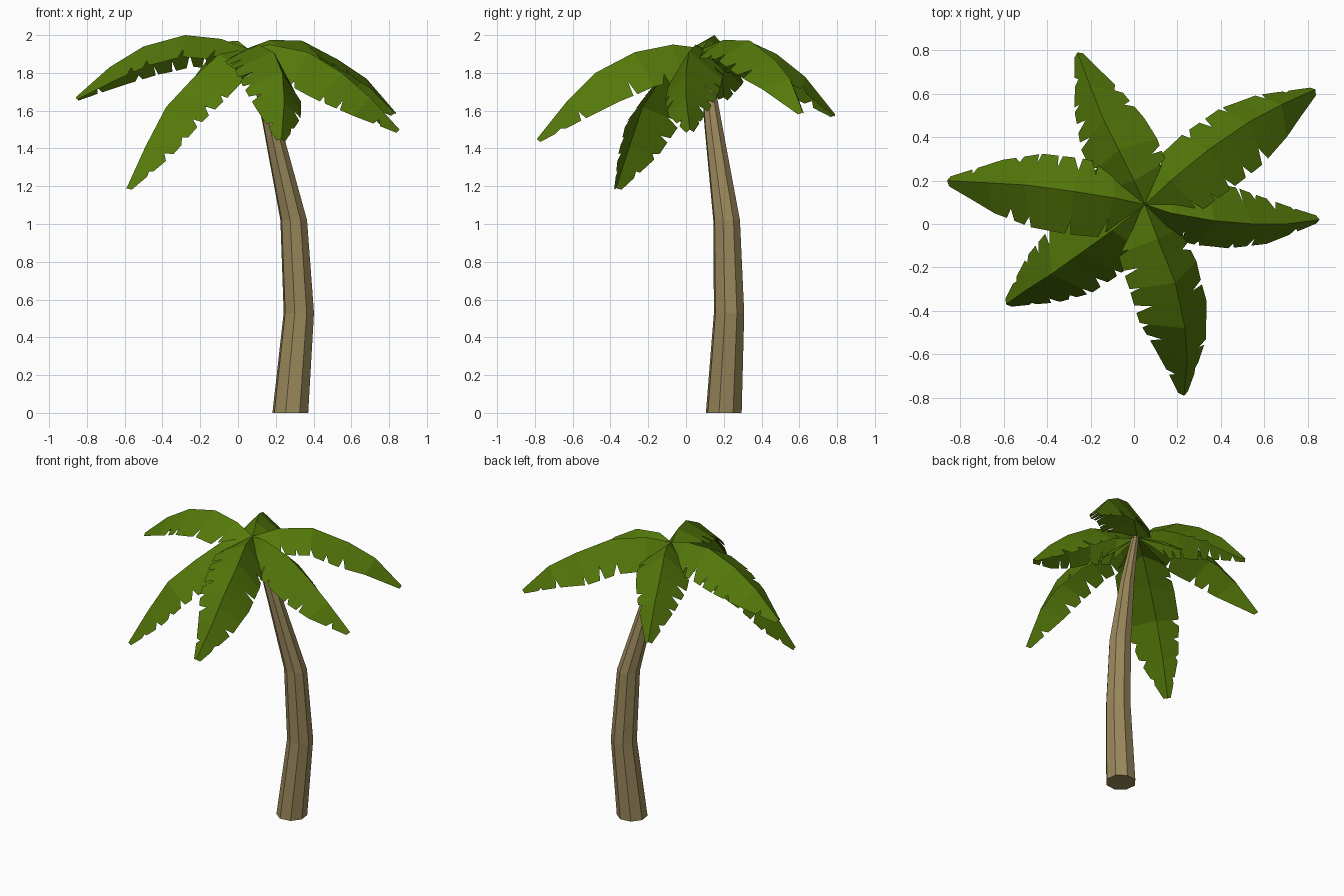
import bpy, bmesh, math, random
from mathutils import Vector

random.seed(11)
cube = bpy.data.objects.get("Cube")
if cube:
    bpy.data.objects.remove(cube, do_unlink=True)


def material(name, colour):
    m = bpy.data.materials.new(name)
    m.use_nodes = True
    m.diffuse_color = colour
    m.node_tree.nodes["Principled BSDF"].inputs["Base Color"].default_value = colour
    return m


def make_object(name, bm, mat):
    mesh = bpy.data.meshes.new(name)
    bm.to_mesh(mesh)
    bm.free()
    mesh.materials.append(mat)
    obj = bpy.data.objects.new(name, mesh)
    bpy.context.collection.objects.link(obj)
    return obj


leaf_green = material("leaf green", (0.09, 0.19, 0.003, 1))
bark_brown = material("bark brown", (0.32, 0.245, 0.105, 1))

# Trunk: eight-sided rings along a bent path, (x, y, z, radius)
trunk_path = [(0.277, 0.20, 0.0, 0.098), (0.322, 0.228, 0.53, 0.083),
              (0.295, 0.215, 1.02, 0.073), (0.18, 0.145, 1.52, 0.049),
              (0.07, 0.095, 1.92, 0.024)]
SIDES = 8
bm = bmesh.new()
rings = []
for x, y, z, r in trunk_path:
    angles = [math.tau * (i + 0.67) / SIDES for i in range(SIDES)]
    rings.append([bm.verts.new((x + r * math.cos(a), y + r * math.sin(a), z)) for a in angles])
for low, high in zip(rings, rings[1:]):
    for i in range(SIDES):
        j = (i + 1) % SIDES
        bm.faces.new((low[i], low[j], high[j], high[i]))
bm.faces.new(rings[0][::-1])
bm.faces.new(rings[-1])
make_object("trunk", bm, bark_brown)

# Fronds: midrib points after the shared root, and droop of the left and right blade
ROOT = (0.05, 0.09, 1.93)
fronds = {
    "frond_back_left": ([(0.17, 0.2, 1.975), (0.34, 0.34, 1.97), (0.53, 0.47, 1.87),
                         (0.68, 0.55, 1.77), (0.835, 0.62, 1.59)], 56, 26),
    "frond_left": ([(0.17, 0.05, 1.95), (0.37, 0.015, 1.91), (0.55, 0, 1.8),
                    (0.7, 0, 1.67), (0.855, 0.02, 1.5)], 42, 58),
    "frond_front": ([(0.11, -0.07, 1.95), (0.19, -0.27, 1.91), (0.235, -0.48, 1.8),
                     (0.245, -0.63, 1.65), (0.23, -0.79, 1.45)], 58, 24),
    "frond_front_right": ([(-0.1, -0.03, 1.9), (-0.24, -0.13, 1.77), (-0.38, -0.23, 1.62),
                           (-0.49, -0.3, 1.41), (-0.59, -0.37, 1.19)], 37, 37),
    "frond_right": ([(-0.09, 0.12, 1.98), (-0.28, 0.15, 2.0), (-0.5, 0.18, 1.94),
                     (-0.68, 0.19, 1.83), (-0.86, 0.2, 1.67)], 30, 47),
    "frond_back": ([(0, 0.2, 1.97), (-0.07, 0.34, 1.965), (-0.14, 0.48, 1.9),
                    (-0.2, 0.63, 1.78), (-0.26, 0.79, 1.58)], 47, 38),
}
BLADE = 0.23
outline = [(0, 0.05), (0.1, 0.45), (0.22, 0.95), (0.4, 1), (0.6, 0.96), (0.8, 0.7), (1, 0.13)]


def blade_width(t):
    for (a, wa), (b, wb) in zip(outline, outline[1:]):
        if t <= b:
            return BLADE * (wa + (wb - wa) * (t - a) / (b - a))
    return BLADE * outline[-1][1]


def build_frond(name, points, droop_left, droop_right):
    rib = [Vector(p) for p in [ROOT] + points]
    count = len(rib) - 1
    # Tangent at each rib point, averaged over its neighbours
    tangents = [(rib[min(i + 1, count)] - rib[max(i - 1, 0)]).normalized()
                for i in range(count + 1)]

    def locate(t, side, droop, reach):
        """Point on the blade: t along the rib, reach 0 at the rib to 1 at the edge."""
        s = min(max(t, 0), 1) * count
        i = min(int(s), count - 1)
        centre = rib[i].lerp(rib[i + 1], s - i)
        along = tangents[i].lerp(tangents[i + 1], s - i).normalized()
        across = Vector((0, 0, 1)).cross(along).normalized()
        normal = along.cross(across)
        out = across * side * math.cos(droop) - normal * math.sin(droop)
        return centre + out * blade_width(t) * reach

    bm = bmesh.new()
    leaflets = count * 2
    for side, degrees in ((1, droop_left), (-1, droop_right)):
        droop = math.radians(degrees)
        # Reach of the cut between neighbouring leaflets; 1 leaves them joined
        cuts = [1] * (leaflets + 1)
        for k in range(2, leaflets):
            if random.random() < 0.75:
                cuts[k] = random.uniform(0.55, 0.85)
        for k in range(leaflets):
            a, b = k / leaflets, (k + 1) / leaflets
            spots = [(a, 0), (b, 0), (b, cuts[k + 1])]
            if cuts[k + 1] < 1:
                spots.append((b - random.uniform(0, 0.012), 1))
            if cuts[k] < 1:
                spots.append((a + random.uniform(0.015, 0.04), 1))
            spots.append((a, cuts[k]))
            if side < 0:
                spots.reverse()
            bm.faces.new([bm.verts.new(locate(t, side, droop, reach)) for t, reach in spots])
    bmesh.ops.remove_doubles(bm, verts=bm.verts[:], dist=0.0005)
    make_object(name, bm, leaf_green)


for name, (points, left, right) in fronds.items():
    build_frond(name, points, left, right)
